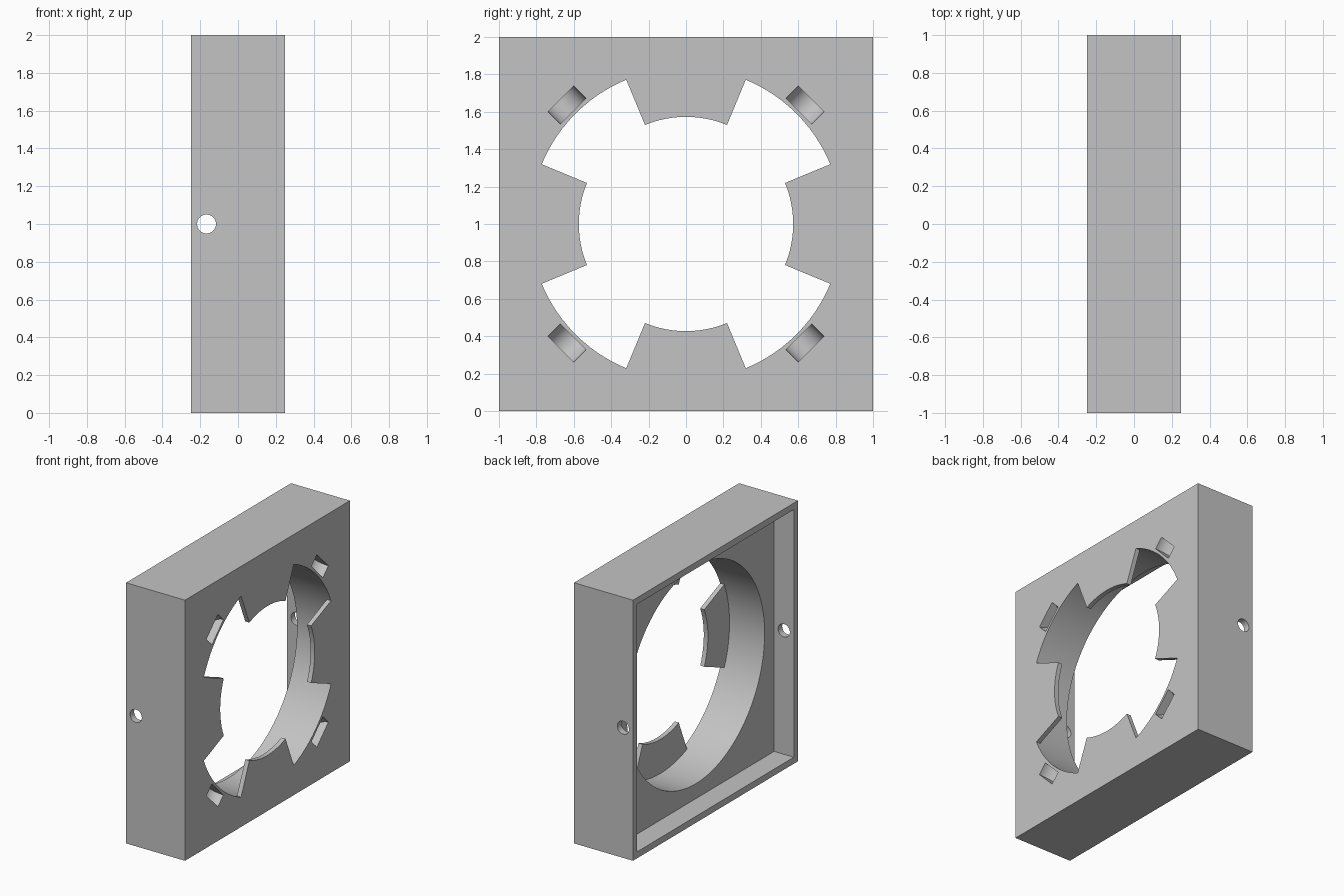
import bpy, bmesh
from math import radians, sin, cos
from mathutils import Matrix, Vector

old = bpy.data.objects.get("Cube")
if old:
    bpy.data.objects.remove(old, do_unlink=True)

HALF_DEPTH = 0.25      # half the frame depth along x
FLOOR_X = -0.083       # floor of the open recess
RIM = 0.05             # wall thickness around the recess
BORE, TAB_R = 0.835, 0.573
TAB_THICK = 0.035
SEGMENTS = 96

grey = bpy.data.materials.new("plain_grey")
grey.use_nodes = True
colour = (0.55, 0.55, 0.55, 1)
grey.diffuse_color = colour
grey.node_tree.nodes["Principled BSDF"].inputs["Base Color"].default_value = colour


def make_object(name, bm):
    bmesh.ops.recalc_face_normals(bm, faces=bm.faces)
    mesh = bpy.data.meshes.new(name)
    bm.to_mesh(mesh)
    bm.free()
    mesh.materials.append(grey)
    obj = bpy.data.objects.new(name, mesh)
    bpy.context.collection.objects.link(obj)
    return obj


def box(name, lo, hi):
    lo, hi = Vector(lo), Vector(hi)
    bm = bmesh.new()
    bmesh.ops.create_cube(bm, size=1, matrix=Matrix.Translation((lo + hi) / 2)
                          @ Matrix.Diagonal(hi - lo).to_4x4())
    return make_object(name, bm)


def cylinder(name, radius, length, matrix, segments):
    bm = bmesh.new()
    bmesh.ops.create_cone(bm, cap_ends=True, segments=segments, radius1=radius,
                          radius2=radius, depth=length, matrix=matrix)
    return make_object(name, bm)


def activate(obj):
    bpy.ops.object.select_all(action='DESELECT')
    obj.select_set(True)
    bpy.context.view_layer.objects.active = obj


def cut(target, cutter):
    mod = target.modifiers.new("cut", 'BOOLEAN')
    mod.operation = 'DIFFERENCE'
    mod.solver = 'EXACT'
    mod.object = cutter
    activate(target)
    bpy.ops.object.modifier_apply(modifier=mod.name)
    bpy.data.objects.remove(cutter, do_unlink=True)


# Square frame with a shallow recess open towards -x
frame = box("frame", (-HALF_DEPTH, -1, 0), (HALF_DEPTH, 1, 2))
cut(frame, box("recess_cutter", (-0.4, RIM - 1, RIM), (FLOOR_X, 1 - RIM, 2 - RIM)))

# Large round bore through the frame
centre = Matrix.Translation((0, 0, 1))
cut(frame, cylinder("bore_cutter", BORE, 1,
                    centre @ Matrix.Rotation(radians(90), 4, 'Y'), SEGMENTS))

# Small cross hole through both side walls
cut(frame, cylinder("side_hole_cutter", 0.05, 2.4,
                    Matrix.Translation(((FLOOR_X - HALF_DEPTH) / 2, 0, 1))
                    @ Matrix.Rotation(radians(90), 4, 'X'), 32))

# Rounded pockets in the face, one on each diagonal
for k in range(4):
    place = (centre @ Matrix.Rotation(radians(45 + 90 * k), 4, 'X')
             @ Matrix.Translation((HALF_DEPTH, 0, 0.9)))
    cut(frame, cylinder("pocket_cutter", 0.098, 0.093, place, 48))


# Thin curved tabs reaching into the bore, flush with the face
def tab(name, middle):
    steps = SEGMENTS // 8
    angles = [radians(middle - 22.5 + 45 * i / steps) for i in range(steps + 1)]
    outline = [(BORE, a) for a in angles] + [(TAB_R, a) for a in reversed(angles)]
    bm = bmesh.new()
    face = bm.faces.new([bm.verts.new((HALF_DEPTH, r * cos(a), 1 + r * sin(a)))
                         for r, a in outline])
    extruded = bmesh.ops.extrude_face_region(bm, geom=[face], use_keep_orig=True)
    moved = [v for v in extruded["geom"] if isinstance(v, bmesh.types.BMVert)]
    bmesh.ops.translate(bm, verts=moved, vec=(-TAB_THICK, 0, 0))
    return make_object(name, bm)


parts = [frame]
for k, side in enumerate(("back", "top", "front", "bottom")):
    parts.append(tab(side + "_tab", 90 * k))

for obj in parts:
    activate(obj)
    bpy.ops.object.shade_smooth_by_angle(angle=radians(30))
